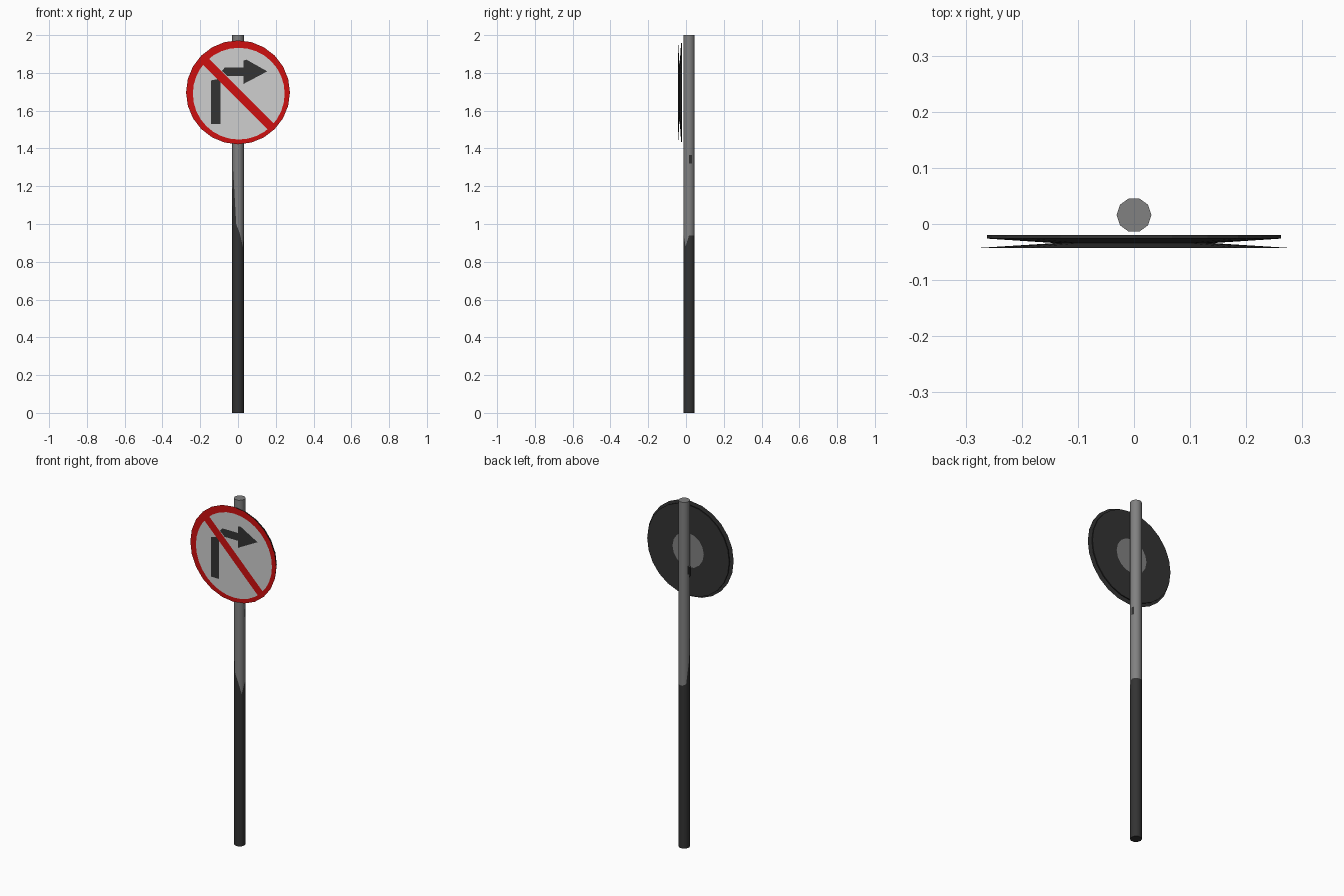
import bpy, bmesh, math

if "Cube" in bpy.data.objects:
    bpy.data.objects.remove(bpy.data.objects["Cube"])

def material(name, rgb):
    m = bpy.data.materials.new(name)
    m.diffuse_color = (*rgb, 1)
    m.use_nodes = True
    m.node_tree.nodes["Principled BSDF"].inputs["Base Color"].default_value = m.diffuse_color
    return m

GREY = material("pole grey", (0.22, 0.22, 0.22))
DARK = material("dark grey", (0.033, 0.033, 0.033))
RED = material("sign red", (0.62, 0.005, 0.005))
WHITE = material("sign white", (0.62, 0.62, 0.62))

def make(name, verts, faces, mats, indices=None):
    me = bpy.data.meshes.new(name)
    me.from_pydata(verts, [], faces)
    for m in mats:
        me.materials.append(m)
    if indices:
        for p, i in zip(me.polygons, indices):
            p.material_index = i
    ob = bpy.data.objects.new(name, me)
    bpy.context.collection.objects.link(ob)
    return ob

def circle(r, n, cx=0.0, cz=0.0):
    return [(cx + r * math.cos(2 * math.pi * i / n),
             cz + r * math.sin(2 * math.pi * i / n)) for i in range(n)]

def plate(name, outline, y, mat):
    """Flat counter-clockwise outline in x,z, facing -y."""
    return make(name, [(x, y, z) for x, z in outline], [list(range(len(outline)))], [mat])

# Pole: ten sides, dark below an uneven paint line
N, R, PY = 10, 0.031, 0.016
line = [0.94, 0.94, 0.94, 0.94, 0.95, 1.08, 1.28, 1.0, 0.95, 0.88]
ring = circle(R, N, 0, PY)
verts = ([(x, y, 0) for x, y in ring] +
         [(x, y, h) for (x, y), h in zip(ring, line)] +
         [(x, y, 2) for x, y in ring])
faces, idx = [list(range(N))[::-1], list(range(2 * N, 3 * N))], [1, 0]
for row in (0, 1):
    for i in range(N):
        j = (i + 1) % N
        faces.append([row * N + i, row * N + j, row * N + N + j, row * N + N + i])
        idx.append(1 - row)
pole = make("pole", verts, faces, [GREY, DARK], idx)
bpy.context.view_layer.objects.active = pole
pole.select_set(True)
bpy.ops.object.shade_smooth_by_angle(angle=math.radians(40))

# Chipped dark paint patches lying on pole faces
def patch(name, side, z0, z1, t0=0.0, t1=1.0):
    big = circle(R + 0.0006, N, 0, PY)
    a, b = big[side], big[(side + 1) % N]
    p, q = [tuple(a[k] + (b[k] - a[k]) * t for k in (0, 1)) for t in (t0, t1)]
    make(name, [(*p, z0), (*q, z0), (*q, z1), (*p, z1)], [[0, 1, 2, 3]], [DARK])

patch("right_paint_patch", 0, 1.32, 1.365, 0, 0.8)
patch("left_paint_patch", 5, 1.56, 1.62)
patch("left_paint_patch_edge", 4, 1.58, 1.63, 0.5, 1)

# Sign body: pinched between the front face and the back plate
S, CZ = 24, 1.697
profile = [(0.275, -0.0425), (0.14, -0.034), (0.262, -0.026), (0.262, -0.020)]
verts = [(x, y, z) for r, y in profile for x, z in circle(r, S, 0, CZ)]
faces = [list(range(S)), list(range(3 * S, 4 * S))[::-1]]
for k in range(3):
    for i in range(S):
        j = (i + 1) % S
        faces.append([k * S + i, k * S + S + i, k * S + S + j, k * S + j])
make("sign_body", verts, faces, [DARK, RED], [1] + [0] * (len(faces) - 1))

# Round mount on the back
plate("back_mount", circle(0.1, 16, 0, CZ)[::-1], -0.0194, GREY)

# Painted front: white field, arrow and red slash
plate("white_field", circle(0.243, 32, 0.004, 1.69), -0.043, WHITE)
plate("arrow_stem", [(-0.143, 1.53), (-0.092, 1.53), (-0.092, 1.77), (-0.143, 1.76)],
      -0.0435, DARK)
plate("arrow_shaft", [(-0.085, 1.81), (-0.055, 1.783), (0.035, 1.783), (0.035, 1.828), (-0.07, 1.828)],
      -0.0435, DARK)
plate("arrow_head", [(0.03, 1.742), (0.155, 1.808), (0.045, 1.87), (0.03, 1.865)],
      -0.0435, DARK)
w = 0.031
plate("slash", [(-0.18, 1.87 - w), (0.18, 1.51 - w), (0.18 + w, 1.51), (-0.18 + w, 1.87)],
      -0.044, RED).location.x = -w / 2
bpy.data.objects["slash"].location.z = w / 2
